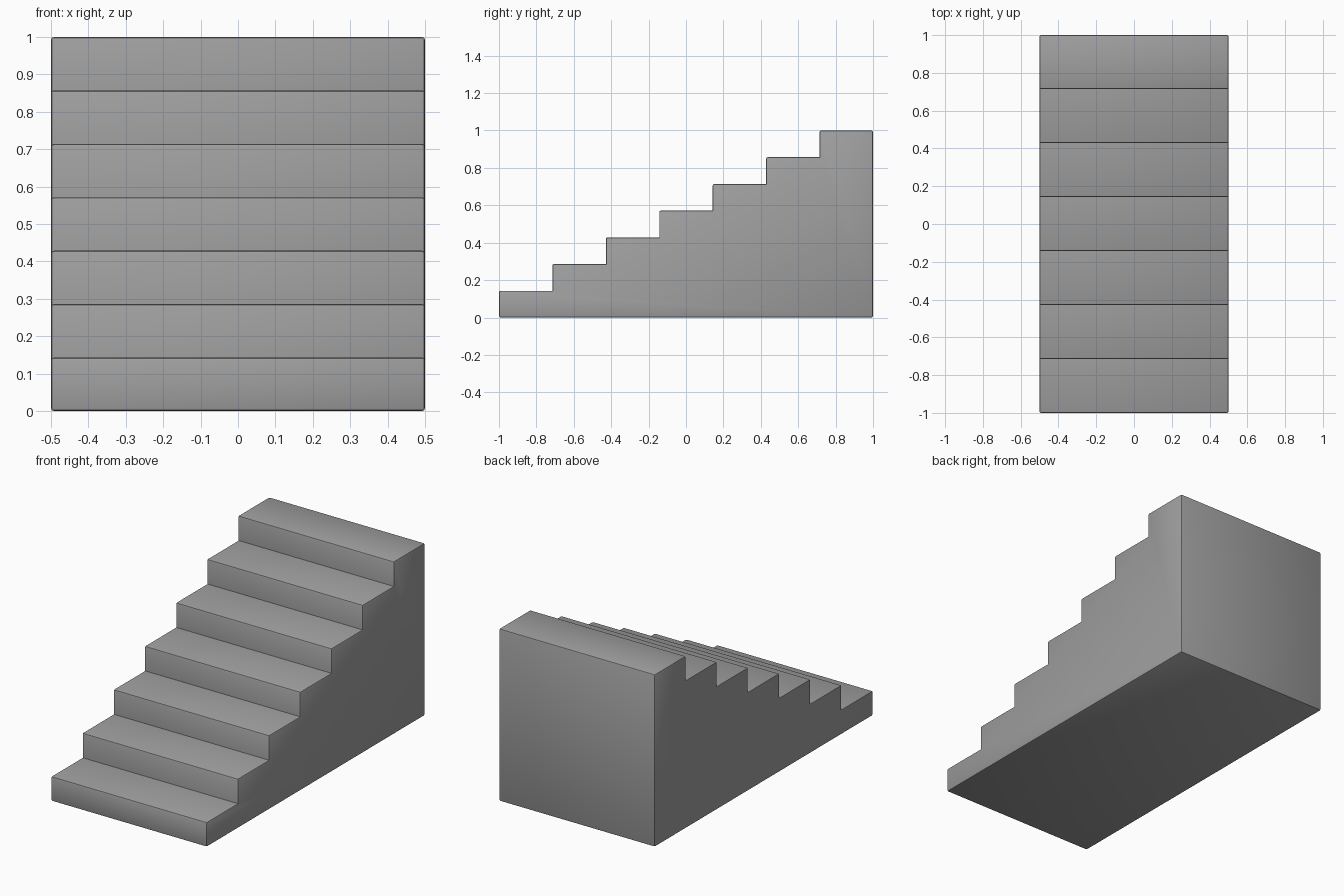
import bpy
import bmesh

if "Cube" in bpy.data.objects:
    bpy.data.objects.remove(bpy.data.objects["Cube"])

STEPS = 7
WIDTH, DEPTH, HEIGHT = 1.0, 2.0, 1.0
RUN, RISE = DEPTH / STEPS, HEIGHT / STEPS

# Stepped side profile (y, z)
profile = [(-DEPTH / 2, 0)]
for i in range(STEPS):
    y = -DEPTH / 2 + i * RUN
    profile.append((y, (i + 1) * RISE))
    profile.append((y + RUN, (i + 1) * RISE))
    if i < STEPS - 1:
        continue
profile.append((DEPTH / 2, 0))

# Extrude the profile across the width
bm = bmesh.new()
side = bm.faces.new([bm.verts.new((-WIDTH / 2, y, z)) for y, z in profile])
ext = bmesh.ops.extrude_face_region(bm, geom=[side], use_keep_orig=True)
moved = [g for g in ext["geom"] if isinstance(g, bmesh.types.BMVert)]
bmesh.ops.translate(bm, verts=moved, vec=(WIDTH, 0, 0))
bmesh.ops.recalc_face_normals(bm, faces=bm.faces[:])
bm.normal_update()

# Soften outer edges only; inner step corners stay sharp
convex = [e for e in bm.edges if e.calc_face_angle_signed(0) > 0.5]
bmesh.ops.bevel(bm, geom=convex, offset=0.008, offset_type='OFFSET', segments=2,
                profile=0.5, affect='EDGES', clamp_overlap=True)
bmesh.ops.recalc_face_normals(bm, faces=bm.faces[:])

mesh = bpy.data.meshes.new("staircase")
bm.to_mesh(mesh)
bm.free()
stairs = bpy.data.objects.new("staircase", mesh)
bpy.context.collection.objects.link(stairs)

# Plain grey
grey = bpy.data.materials.new("stone grey")
grey.diffuse_color = (0.35, 0.35, 0.35, 1)
grey.use_nodes = True
grey.node_tree.nodes["Principled BSDF"].inputs["Base Color"].default_value = grey.diffuse_color
mesh.materials.append(grey)

# Rounded edges shade smoothly, step corners stay crisp
bpy.context.view_layer.objects.active = stairs
stairs.select_set(True)
bpy.ops.object.shade_smooth_by_angle(angle=0.45)
